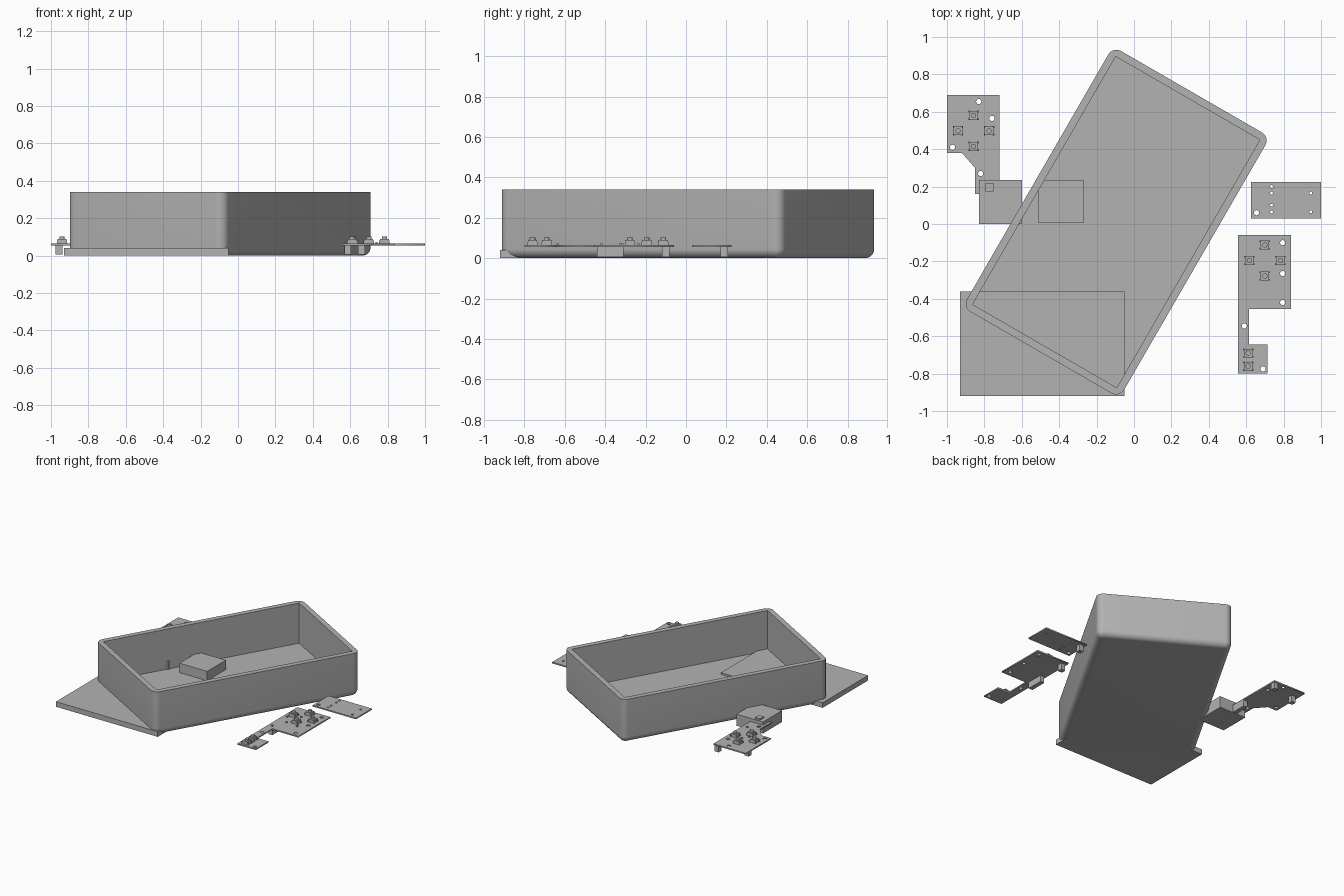
import bpy, bmesh, math
from mathutils import Matrix

if "Cube" in bpy.data.objects:
    bpy.data.objects.remove(bpy.data.objects["Cube"])

grey = bpy.data.materials.new("plain grey")
grey.diffuse_color = (0.45, 0.45, 0.45, 1)
grey.use_nodes = True
grey.node_tree.nodes["Principled BSDF"].inputs["Base Color"].default_value = grey.diffuse_color


def add_object(name, bm):
    mesh = bpy.data.meshes.new(name)
    bmesh.ops.recalc_face_normals(bm, faces=bm.faces)
    bm.to_mesh(mesh)
    bm.free()
    mesh.materials.append(grey)
    ob = bpy.data.objects.new(name, mesh)
    bpy.context.collection.objects.link(ob)
    return ob


def cuboid(bm, x0, x1, y0, y1, z0, z1):
    m = Matrix.Translation(((x0 + x1) / 2, (y0 + y1) / 2, (z0 + z1) / 2))
    bmesh.ops.create_cube(bm, size=1, matrix=m @ Matrix.Diagonal((x1 - x0, y1 - y0, z1 - z0, 1)))


def block(name, *bounds):
    bm = bmesh.new()
    cuboid(bm, *bounds)
    return add_object(name, bm)


def activate(ob):
    bpy.ops.object.select_all(action='DESELECT')
    ob.select_set(True)
    bpy.context.view_layer.objects.active = ob


# Open tray: rounded rectangle lofted up from a filleted base
def rounded_ring(bm, hx, hy, r, z, n=8):
    verts = []
    for k, (sx, sy) in enumerate(((1, 1), (-1, 1), (-1, -1), (1, -1))):
        for i in range(n + 1):
            a = math.radians(90 * (k + i / n))
            verts.append(bm.verts.new((sx * (hx - r) + r * math.cos(a),
                                       sy * (hy - r) + r * math.sin(a), z)))
    return verts


WALL, RADIUS, FILLET, HEIGHT, FLOOR = 0.04, 0.05, 0.045, 0.34, 0.026
IN_X, IN_Y = 0.765, 0.445
bm = bmesh.new()
rings = []
for i in range(9):
    a = math.radians(90 * i / 8)
    inset = FILLET * (1 - math.sin(a))
    rings.append(rounded_ring(bm, IN_X + WALL - inset, IN_Y + WALL - inset,
                              RADIUS - inset, FILLET * (1 - math.cos(a))))
rings.append(rounded_ring(bm, IN_X + WALL, IN_Y + WALL, RADIUS, HEIGHT))
for lo, hi in zip(rings, rings[1:]):
    for i in range(len(lo)):
        j = (i + 1) % len(lo)
        bm.faces.new((lo[i], lo[j], hi[j], hi[i]))
bm.faces.new(rings[0])
bm.faces.new(rings[-1])
tray = add_object("tray", bm)
cutter = block("tray_cutter", -IN_X, IN_X, -IN_Y, IN_Y, FLOOR, 0.6)
for ob in (tray, cutter):
    ob.location = (-0.095, 0.01, 0)
    ob.rotation_euler.z = math.radians(60)
hollow = tray.modifiers.new("hollow", 'BOOLEAN')
hollow.operation, hollow.object, hollow.solver = 'DIFFERENCE', cutter, 'EXACT'
activate(tray)
bpy.ops.object.modifier_apply(modifier="hollow")
bpy.data.objects.remove(cutter)
bpy.ops.object.shade_smooth_by_angle(angle=math.radians(30))

# Base plate and the two square blocks
block("base_plate", -0.93, -0.05, -0.92, -0.36, 0, 0.04)
block("inner_block", -0.51, -0.27, 0.005, 0.235, 0.01, 0.10)
block("outer_block", -0.83, -0.60, 0.0, 0.235, 0, 0.09)
block("block_button", -0.795, -0.75, 0.175, 0.22, 0.085, 0.10)


# Thin circuit boards with drilled holes
def board(name, outline, holes):
    cu = bpy.data.curves.new(name, 'CURVE')
    cu.dimensions, cu.fill_mode, cu.extrude = '2D', 'BOTH', 0.005
    loops = [outline]
    for x, y, r in holes:
        loops.append([(x + r * math.cos(k * math.pi / 8), y + r * math.sin(k * math.pi / 8))
                      for k in range(16)])
    for pts in loops:
        sp = cu.splines.new('POLY')
        sp.points.add(len(pts) - 1)
        for p, (x, y) in zip(sp.points, pts):
            p.co = (x, y, 0, 1)
        sp.use_cyclic_u = True
    cu.materials.append(grey)
    ob = bpy.data.objects.new(name, cu)
    ob.location.z = 0.06
    bpy.context.collection.objects.link(ob)
    activate(ob)
    bpy.ops.object.convert(target='MESH')


R = 0.014
board("left_board",
      [(-1, .69), (-1, .38), (-.92, .38), (-.85, .30), (-.85, .16), (-.72, .16), (-.72, .69)],
      [(-.83, .655, R), (-.76, .565, R), (-.97, .41, R), (-.82, .27, R)])
board("right_board",
      [(.555, -.06), (.555, -.80), (.715, -.80), (.715, -.645), (.615, -.645),
       (.615, -.455), (.84, -.455), (.84, -.06)],
      [(.795, -.10, R), (.795, -.265, R), (.795, -.42, R), (.59, -.545, R), (.69, -.775, R)])
board("small_board", [(.625, .03), (1, .03), (1, .225), (.625, .225)],
      [(.655, .06, R)] + [(.735, y, .008) for y in (.065, .10, .165, .20)]
      + [(.945, y, .008) for y in (.065, .165)])


# Push buttons: square body, corner lugs and round cap
def buttons(name, centres):
    bm = bmesh.new()
    for x, y in centres:
        cuboid(bm, x - .023, x + .023, y - .023, y + .023, .065, .09)
        for sx in (-1, 1):
            for sy in (-1, 1):
                cx, cy = x + sx * .023, y + sy * .02
                cuboid(bm, cx - .005, cx + .005, cy - .005, cy + .005, .065, .08)
        bmesh.ops.create_cone(bm, cap_ends=True, segments=16, radius1=.014, radius2=.014,
                              depth=.016, matrix=Matrix.Translation((x, y, .095)))
    add_object(name, bm)


def cross(x, y, d=.083):
    return [(x + d, y), (x - d, y), (x, y + d), (x, y - d)]


buttons("left_buttons", cross(-.858, .498))
buttons("right_buttons", cross(.70, -.195) + [(.61, -.69), (.61, -.76)])


# Tiny surface chips
def chips(name, centres):
    bm = bmesh.new()
    for x, y in centres:
        cuboid(bm, x - .006, x + .006, y - .006, y + .006, .064, .073)
    add_object(name, bm)


chips("left_chips", [(-.835, .53), (-.835, .50), (-.865, .455), (-.81, .36), (-.76, .33)])
chips("right_chips", [(.675, -.185), (.64, -.315), (.74, -.325), (.59, -.235),
                      (.59, -.42), (.585, -.635)])

# Connectors and standoffs under the boards
block("left_connector", -.755, -.72, .22, .35, .005, .056)
block("right_connector", .57, .605, -.44, -.31, .005, .056)
for name, x, y in (("left_standoff_outer", -.957, .60), ("left_standoff_inner", -.742, .665),
                   ("right_standoff", .585, -.10), ("small_board_standoff", .66, .19)):
    block(name, x - .018, x + .018, y - .018, y + .018, .005, .056)
